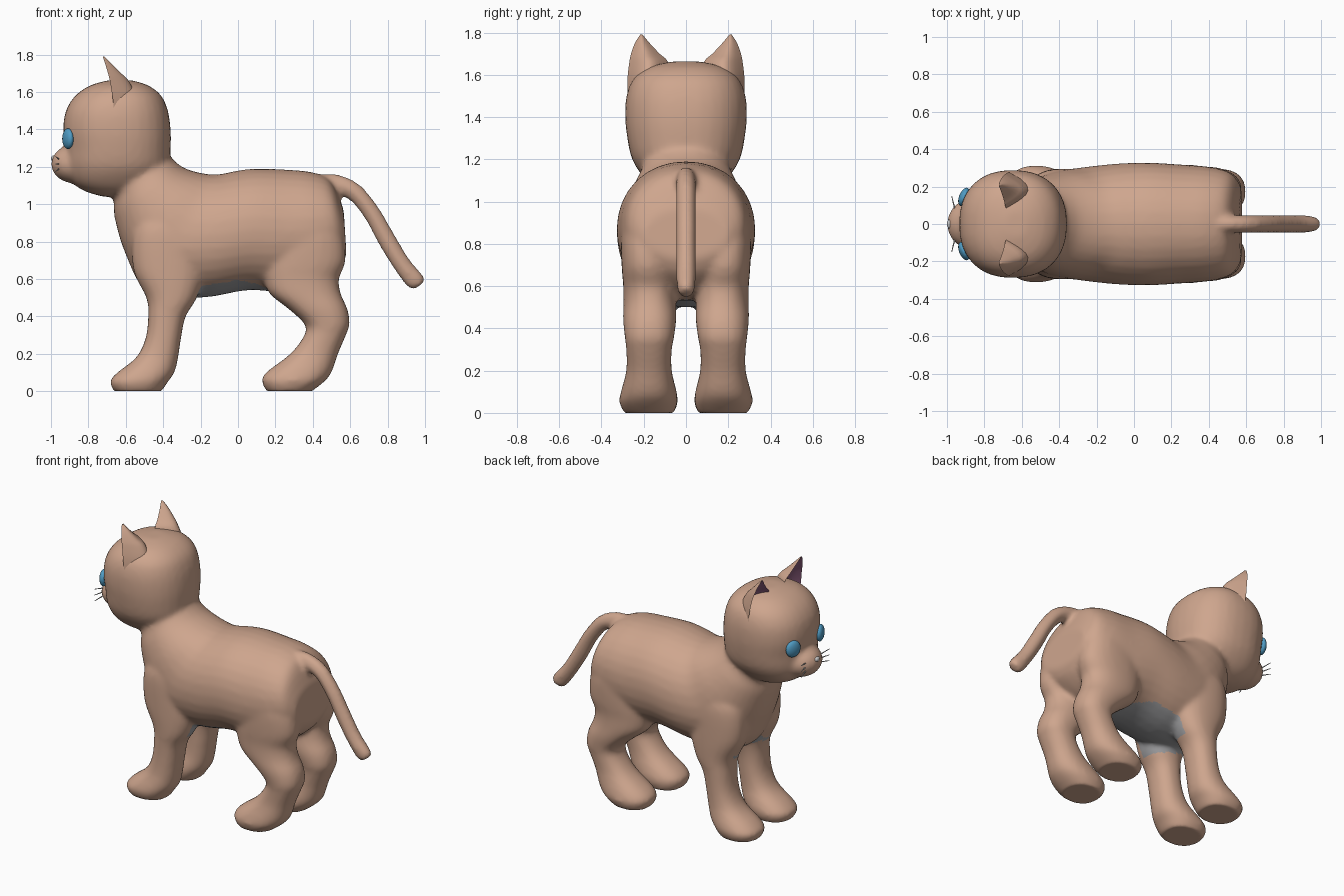
import bpy, bmesh, math
from mathutils import Vector, Matrix

if "Cube" in bpy.data.objects:
    bpy.data.objects.remove(bpy.data.objects["Cube"])


def material(name, rgb):
    m = bpy.data.materials.new(name)
    m.diffuse_color = (*rgb, 1)
    m.use_nodes = True
    m.node_tree.nodes["Principled BSDF"].inputs["Base Color"].default_value = m.diffuse_color
    return m


FUR = material("fur", (0.62, 0.38, 0.27))
INNER_EAR = material("inner_ear", (0.28, 0.12, 0.22))
IRIS = material("eye_blue", (0.08, 0.33, 0.55))
BELLY = material("belly_grey", (0.35, 0.35, 0.36))


def make_object(name, bm, *mats):
    bmesh.ops.recalc_face_normals(bm, faces=bm.faces)
    me = bpy.data.meshes.new(name)
    bm.to_mesh(me)
    bm.free()
    for m in mats:
        me.materials.append(m)
    me.shade_smooth()
    ob = bpy.data.objects.new(name, me)
    bpy.context.collection.objects.link(ob)
    return ob


def spline(rows, steps=4):
    # Catmull-Rom interpolation of tuples
    out = []
    for i in range(len(rows) - 1):
        a, b, c, d = (rows[max(i - 1, 0)], rows[i], rows[i + 1],
                      rows[min(i + 2, len(rows) - 1)])
        for s in range(steps):
            t = s / steps
            out.append([0.5 * (2 * q + (r - p) * t + (2 * p - 5 * q + 4 * r - u) * t * t
                               + (3 * q - p - 3 * r + u) * t ** 3)
                        for p, q, r, u in zip(a, b, c, d)])
    return out + [list(rows[-1])]


def loft(bm, rows, power=2.0, n=32):
    # each row: x1, z1, x2, z2 (ends of the section), y centre, y half width
    rings = []
    for x1, z1, x2, z2, yc, hy in spline(rows):
        ring = []
        for k in range(n):
            a = 2 * math.pi * k / n
            c, s = (math.copysign(abs(v) ** (2 / power), v)
                    for v in (math.cos(a), math.sin(a)))
            ring.append(bm.verts.new(((x1 + x2) / 2 + c * (x2 - x1) / 2, yc + s * hy,
                                      (z1 + z2) / 2 + c * (z2 - z1) / 2)))
        rings.append(ring)
    for a, b in zip(rings, rings[1:]):
        for k in range(n):
            bm.faces.new((a[k], a[(k + 1) % n], b[(k + 1) % n], b[k]))
    bm.faces.new(rings[0])
    bm.faces.new(rings[-1])


def ball(bm, centre, radii, turn=0):
    mat = Matrix.Translation(centre) @ Matrix.Rotation(turn, 4, 'Z') @ Matrix.Diagonal((*radii, 1))
    bmesh.ops.create_uvsphere(bm, u_segments=24, v_segments=16, radius=1, matrix=mat)


skin = bmesh.new()

# torso and neck
loft(skin, [(x1, z1, x2, z2, 0, hy) for x1, z1, x2, z2, hy in [
    (-0.70, 1.18, -0.46, 1.34, 0.19), (-0.665, 1.04, -0.36, 1.25, 0.21),
    (-0.66, 0.93, -0.29, 1.195, 0.245), (-0.60, 0.73, -0.19, 1.165, 0.28),
    (-0.48, 0.53, -0.10, 1.16, 0.30), (-0.20, 0.50, 0.0, 1.18, 0.322),
    (0.05, 0.54, 0.10, 1.19, 0.328), (0.25, 0.53, 0.25, 1.185, 0.318),
    (0.42, 0.56, 0.40, 1.17, 0.305), (0.54, 0.65, 0.50, 1.12, 0.27),
    (0.58, 0.73, 0.565, 0.97, 0.20)]], 2.1)

# head and muzzle
loft(skin, [(x1, z, x2, z, 0, hy) for z, x1, x2, hy in [
    (1.04, -0.72, -0.60, 0.08), (1.07, -0.82, -0.48, 0.15), (1.12, -0.89, -0.42, 0.205),
    (1.20, -0.92, -0.37, 0.255), (1.30, -0.925, -0.36, 0.278), (1.40, -0.935, -0.36, 0.288),
    (1.50, -0.92, -0.375, 0.282), (1.58, -0.87, -0.41, 0.25), (1.635, -0.79, -0.48, 0.18),
    (1.663, -0.69, -0.57, 0.07)]], 2.3)
ball(skin, (-0.87, 0, 1.215), (0.13, 0.135, 0.105))

# tail
loft(skin, [(*r, 0, h) for *r, h in [
    (0.40, 1.05, 0.42, 1.16, 0.046), (0.53, 1.045, 0.53, 1.16, 0.046),
    (0.60, 1.02, 0.65, 1.105, 0.046), (0.68, 0.92, 0.75, 0.985, 0.046),
    (0.75, 0.79, 0.83, 0.85, 0.046), (0.83, 0.66, 0.91, 0.715, 0.046),
    (0.90, 0.565, 0.985, 0.625, 0.044), (0.94, 0.54, 1.003, 0.59, 0.032)]])

# legs
FRONT_LEG = [(0.95, -0.50, -0.24, 0.17, 0.09), (0.85, -0.56, -0.20, 0.175, 0.118),
             (0.65, -0.56, -0.18, 0.17, 0.125), (0.50, -0.49, -0.22, 0.17, 0.12),
             (0.40, -0.48, -0.28, 0.175, 0.108), (0.28, -0.495, -0.305, 0.175, 0.105),
             (0.18, -0.545, -0.32, 0.175, 0.11), (0.10, -0.645, -0.34, 0.175, 0.13),
             (0.05, -0.685, -0.375, 0.176, 0.138), (-0.004, -0.66, -0.41, 0.175, 0.115)]
HIND_LEG = [(0.95, 0.22, 0.49, 0.18, 0.09), (0.85, 0.17, 0.555, 0.19, 0.115),
            (0.70, 0.14, 0.575, 0.185, 0.12), (0.60, 0.14, 0.54, 0.175, 0.122),
            (0.52, 0.17, 0.55, 0.172, 0.125), (0.44, 0.27, 0.585, 0.172, 0.126),
            (0.36, 0.355, 0.597, 0.173, 0.117), (0.30, 0.355, 0.577, 0.175, 0.108),
            (0.20, 0.28, 0.535, 0.175, 0.108), (0.10, 0.15, 0.50, 0.176, 0.132),
            (0.05, 0.128, 0.46, 0.178, 0.138), (-0.004, 0.155, 0.39, 0.175, 0.115)]
for side in (-1, 1):
    for leg in (FRONT_LEG, HIND_LEG):
        loft(skin, [(x1, z, x2, z, side * yc, hy) for z, x1, x2, yc, hy in leg], 2.3)

# fuse everything into one smooth skin
body = make_object("body", skin)
rm = body.modifiers.new("fuse", 'REMESH')
rm.mode = 'VOXEL'
rm.voxel_size = 0.015
sm = body.modifiers.new("soften", 'SMOOTH')
sm.factor = 0.5
sm.iterations = 8
dg = bpy.context.evaluated_depsgraph_get()
mesh = bpy.data.meshes.new_from_object(body.evaluated_get(dg))
body.modifiers.clear()
body.data = mesh
mesh.materials.clear()
mesh.materials.append(FUR)
mesh.materials.append(BELLY)
for v in mesh.vertices:
    v.co.z = max(v.co.z, 0)
mesh.shade_smooth()

# grey belly patch
for p in mesh.polygons:
    c = p.center
    if (-0.5 < c.x < 0.32 and 0.46 < c.z < 0.64 and p.normal.z < -0.35
            and abs(c.y) < 0.2 - 0.5 * max(0, c.x)):
        p.material_index = 1

# ears: cupped crescents, open to the front
EAR = [(1.48, -0.66, 0.13, 0.09, 0.275), (1.58, -0.672, 0.125, 0.08, 0.277),
       (1.66, -0.685, 0.10, 0.085, 0.268), (1.70, -0.695, 0.07, 0.125, 0.26),
       (1.75, -0.71, 0.035, 0.172, 0.242), (1.79, -0.723, 0.008, 0.205, 0.217)]
for side, label in ((-1, "left"), (1, "right")):
    bm = bmesh.new()
    rings, n = [], 10
    for z, xf, depth, y1, y2 in spline(EAR, 3):
        ring = []
        for k in range(2 * n):
            back = k <= n
            t = k / n if back else 2 - k / n
            x = xf + depth * math.sin(math.pi * t) * (1 if back else 0.6)
            ring.append(bm.verts.new((x, side * (y1 + (y2 - y1) * t), z)))
        rings.append(ring)
    for a, b in zip(rings, rings[1:]):
        for k in range(2 * n):
            j = (k + 1) % (2 * n)
            bm.faces.new((a[k], a[j], b[j], b[k])).material_index = int(k >= n)
    bm.faces.new(rings[0])
    bm.faces.new(rings[-1])
    make_object(label + "_ear", bm, FUR, INNER_EAR).data.set_sharp_from_angle(angle=math.radians(50))

    # eye
    bm = bmesh.new()
    ball(bm, (-0.909, side * 0.145, 1.35), (0.026, 0.052, 0.055), -side * math.radians(22))
    make_object(label + "_eye", bm, IRIS)

    # whiskers
    bm = bmesh.new()
    for z, dz in ((1.235, 0.02), (1.215, 0.0), (1.195, -0.02)):
        a, b = Vector((-0.95, side * 0.05, z)), Vector((-0.975, side * 0.15, z + dz))
        rot = (b - a).to_track_quat('Z', 'Y').to_matrix().to_4x4()
        bmesh.ops.create_cone(bm, cap_ends=True, segments=8, radius1=0.005, radius2=0.002,
                              depth=(b - a).length, matrix=Matrix.Translation((a + b) / 2) @ rot)
    make_object(label + "_whiskers", bm)

# nose
bm = bmesh.new()
ball(bm, (-0.985, 0, 1.245), (0.015, 0.025, 0.016))
make_object("nose", bm)
